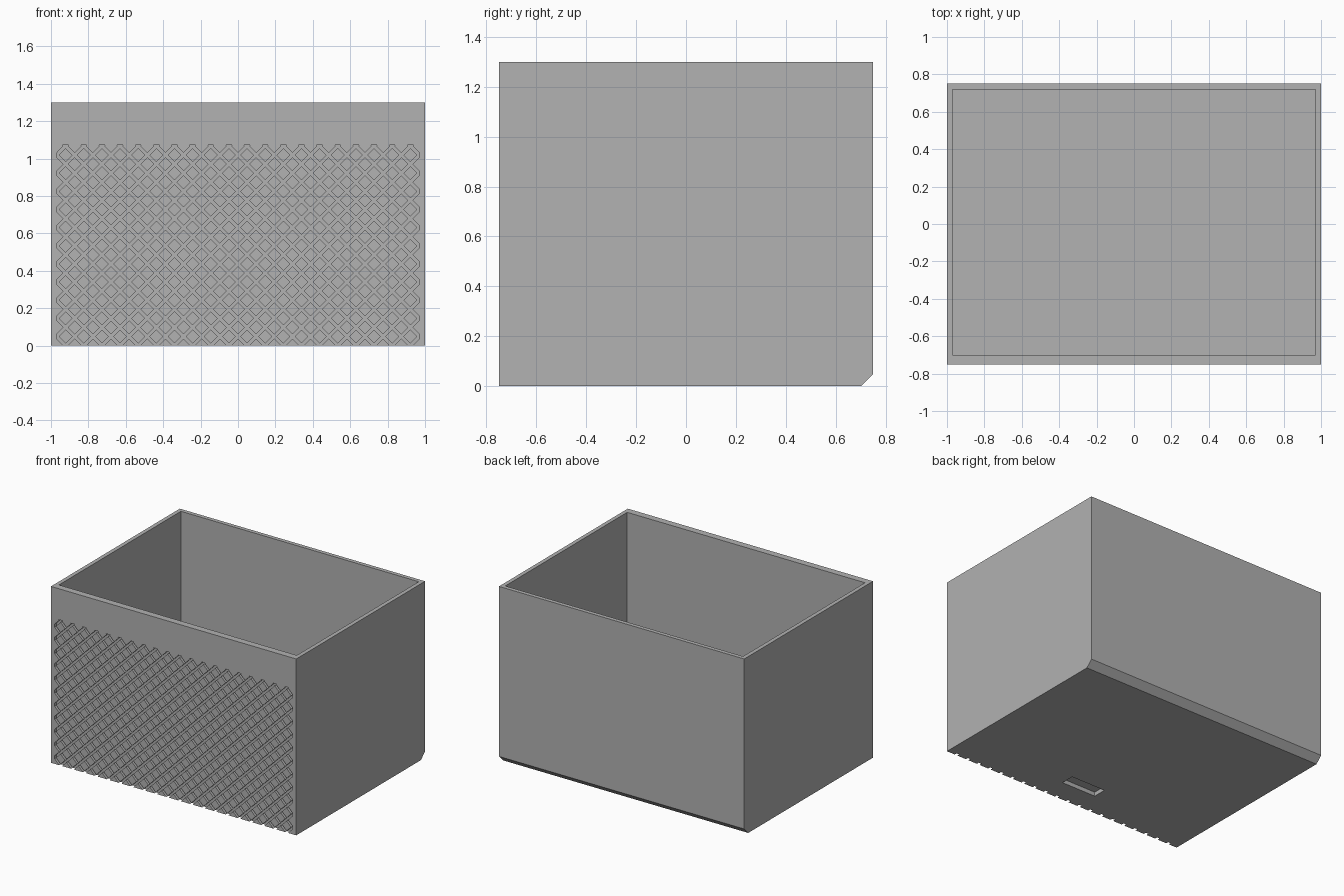
import bpy, bmesh, math
from mathutils import Vector

if "Cube" in bpy.data.objects:
    bpy.data.objects.remove(bpy.data.objects["Cube"])

grey = bpy.data.materials.new("plain grey")
grey.diffuse_color = (0.445, 0.445, 0.445, 1)
grey.use_nodes = True
grey.node_tree.nodes["Principled BSDF"].inputs["Base Color"].default_value = grey.diffuse_color


def make_object(name, bm):
    bmesh.ops.recalc_face_normals(bm, faces=bm.faces)
    mesh = bpy.data.meshes.new(name)
    bm.to_mesh(mesh)
    bm.free()
    mesh.materials.append(grey)
    obj = bpy.data.objects.new(name, mesh)
    bpy.context.collection.objects.link(obj)
    return obj


def block(name, lo, hi):
    bm = bmesh.new()
    bmesh.ops.create_cube(bm, size=1)
    for v in bm.verts:
        v.co = [(a + b) / 2 + c * (b - a) for a, b, c in zip(lo, hi, v.co)]
    return make_object(name, bm)


def extrude(bm, faces, offset):
    res = bmesh.ops.extrude_face_region(bm, geom=faces, use_keep_orig=True)
    moved = [g for g in res["geom"] if isinstance(g, bmesh.types.BMVert)]
    bmesh.ops.translate(bm, verts=moved, vec=offset)


def cut(target, cutter):
    cutter.hide_render = True
    mod = target.modifiers.new("cut", "BOOLEAN")
    mod.operation, mod.solver, mod.object = "DIFFERENCE", "EXACT", cutter
    bpy.context.view_layer.objects.active = target
    bpy.ops.object.modifier_apply(modifier=mod.name)
    bpy.data.objects.remove(cutter)


# Bin body: side profile with a chamfer along the lower back edge
profile = [(-0.75, 0), (0.703, 0), (0.75, 0.047), (0.75, 1.3), (-0.75, 1.3)]
bm = bmesh.new()
side = bm.faces.new([bm.verts.new((-1, y, z)) for y, z in profile])
extrude(bm, [side], (2, 0, 0))
body = make_object("bin_body", bm)

# Cavity with a thicker front wall
cut(body, block("cavity", (-0.97, -0.70, 0.05), (0.97, 0.72, 1.5)))

# Thumb notch in the front wall
bm = bmesh.new()
bmesh.ops.create_cone(bm, cap_ends=True, segments=64, radius1=0.2, radius2=0.2, depth=0.3)
for v in bm.verts:
    x, y, z = v.co
    v.co = (x, z - 0.72, y + 1.3)
cut(body, make_object("thumb_notch", bm))

# Shallow slot under the floor
cut(body, block("floor_slot", (-0.14, -0.575, -0.1), (0.14, -0.475, 0.03)))

# Sunken panel that holds the diamond pattern
W, H, DEPTH = 0.97, 1.072, 0.02
cut(body, block("front_panel", (-W, -0.9, -0.1), (W, -0.75 + DEPTH, H)))

# Raised diamonds, trimmed to the panel
pitch, half = 2 * W / 20, 0.037
bm = bmesh.new()
for row in range(24):
    for col in range(21):
        cx = -W + (col + 0.5 * (row % 2)) * pitch
        cz = row * pitch / 2
        bm.faces.new([bm.verts.new((cx + dx * half, -0.75, cz + dz * half))
                      for dx, dz in ((1, 0), (0, 1), (-1, 0), (0, -1))])
for co, no in (((W, 0, 0), (1, 0, 0)), ((-W, 0, 0), (-1, 0, 0)),
               ((0, 0, H), (0, 0, 1)), ((0, 0, 0), (0, 0, -1))):
    bmesh.ops.bisect_plane(bm, geom=bm.verts[:] + bm.edges[:] + bm.faces[:],
                           plane_co=Vector(co), plane_no=Vector(no),
                           clear_outer=True, dist=1e-5)
extrude(bm, bm.faces[:], (0, DEPTH, 0))
diamonds = make_object("raised_diamonds", bm)

# Smooth the notch curve, keep all other edges sharp
for obj in bpy.context.scene.objects:
    obj.select_set(obj == body)
bpy.context.view_layer.objects.active = body
bpy.ops.object.shade_smooth_by_angle(angle=math.radians(30))
